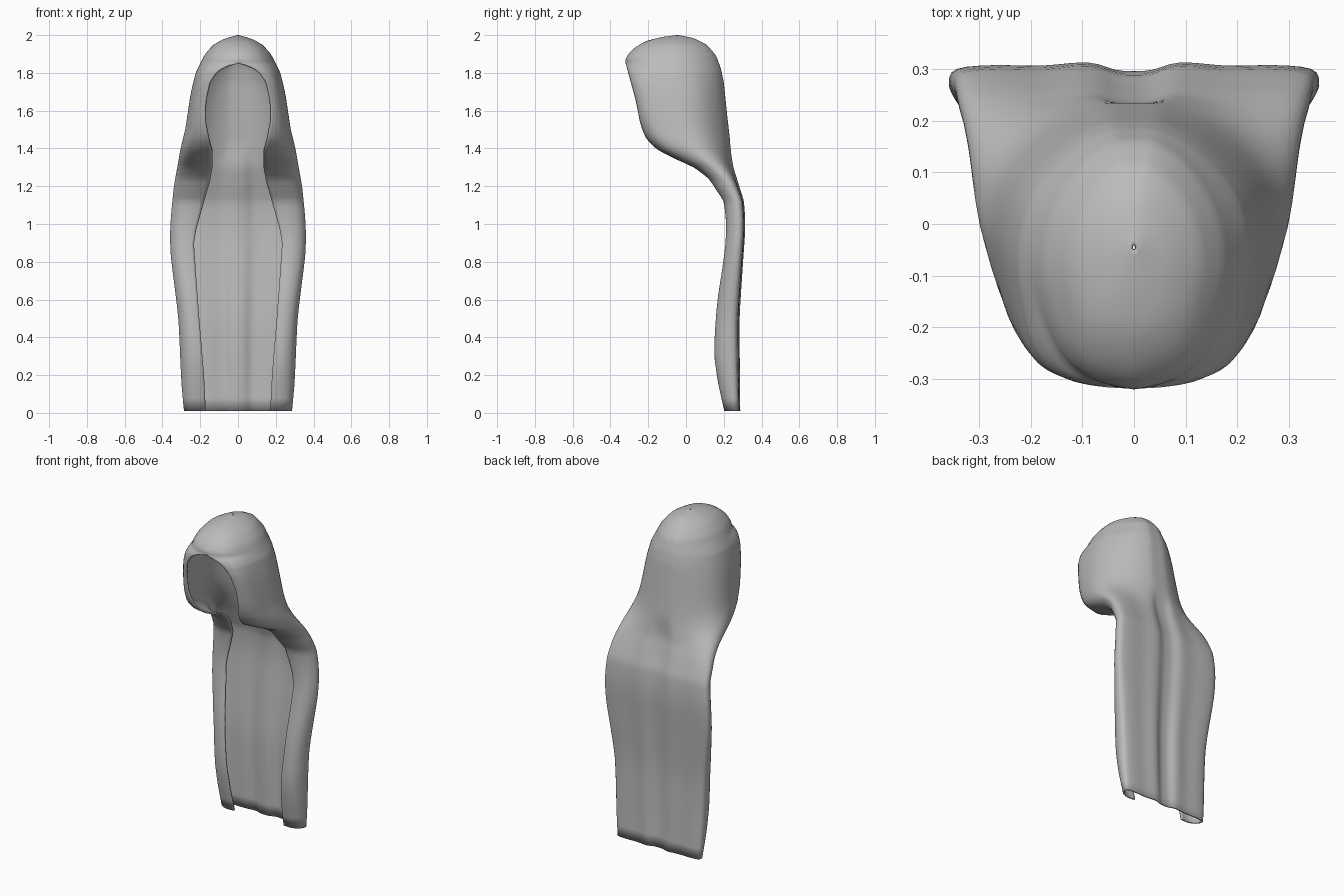
import bpy, bmesh, math

cube = bpy.data.objects.get("Cube")
if cube:
    bpy.data.objects.remove(cube, do_unlink=True)

cloth = bpy.data.materials.new("grey cloth")
cloth.use_nodes = True
GREY = (0.5, 0.5, 0.5, 1)
cloth.diffuse_color = GREY
cloth.node_tree.nodes["Principled BSDF"].inputs["Base Color"].default_value = GREY


def sample(profile, z):
    """Linear reading of a (height, value) profile."""
    for (z0, a), (z1, b) in zip(profile, profile[1:]):
        if z <= z1:
            return a + (b - a) * max(0, (z - z0) / (z1 - z0))
    return profile[-1][1]


# Profiles by height: back line, front line, half width, half width of opening
BACK = [(0, .285), (.5, .28), (.8, .3), (1, .315), (1.12, .305), (1.2, .28), (1.3, .25),
        (1.45, .232), (1.6, .215), (1.75, .2), (1.82, .185), (1.89, .16), (1.95, .11),
        (1.985, .04), (2, -.04)]
FRONT = [(0, .205), (.15, .17), (.3, .147), (.4, .15), (.6, .165), (.75, .19), (.9, .21),
         (1, .215), (1.12, .2), (1.24, .12), (1.3, .04), (1.34, -.05), (1.39, -.15),
         (1.45, -.21), (1.52, -.24), (1.65, -.265), (1.87, -.325), (1.91, -.3),
         (1.94, -.265), (1.97, -.21), (1.99, -.13), (2, -.05)]
WIDTH = [(0, .285), (.15, .3), (.5, .315), (.7, .34), (.85, .36), (1, .36), (1.2, .34),
         (1.4, .305), (1.5, .28), (1.6, .265), (1.7, .25), (1.8, .225), (1.9, .175),
         (1.95, .13), (1.98, .075), (2, .005)]
OPENING = [(0, .17), (.2, .18), (.5, .205), (.7, .22), (.92, .235), (1.1, .185),
           (1.22, .15), (1.3, .135), (1.38, .135), (1.45, .155), (1.55, .175), (1.65, .172),
           (1.75, .15), (1.8, .115), (1.825, .085), (1.84, .05), (1.85, 0)]

# Half cross-sections: across the back (share of width, share of depth),
# then from the side to the opening (share of the remaining width, share of depth)
HOOD_BACK = [(0, 0), (.12, 0), (.25, .01), (.5, .07), (.75, .18), (.93, .32), (1, .5)]
BODY_BACK = [(0, .15), (.1, .13), (.25, -.03), (.5, .05), (.75, .03), (.96, .1), (1, .35)]
HOOD_SIDE = [(.92, .68), (.72, .86), (.4, .96), (0, 1)]
BODY_SIDE = [(.93, .6), (.75, .85), (.4, 1), (0, .96)]


def blend(a, b, t):
    return [(p[0] + (q[0] - p[0]) * t, p[1] + (q[1] - p[1]) * t) for p, q in zip(a, b)]


def smooth_path(pts, steps=3):
    """Catmull-Rom curve through 2D points."""
    out = []
    ext = [pts[0]] + pts + [pts[-1]]
    for p0, p1, p2, p3 in zip(ext, ext[1:], ext[2:], ext[3:]):
        for i in range(steps):
            t = i / steps
            out.append(tuple(
                b + t * ((c - a) + t * ((2 * a - 5 * b + 4 * c - d) + t * (3 * (b - c) + d - a))) / 2
                if t == 0 else
                .5 * (2 * b + (c - a) * t + (2 * a - 5 * b + 4 * c - d) * t * t
                      + (3 * (b - c) + d - a) * t ** 3)
                for a, b, c, d in zip(p0, p1, p2, p3)))
    return out + [pts[-1]]


def half_section(z):
    back, front = sample(BACK, z), sample(FRONT, z)
    width, opening = sample(WIDTH, z), sample(OPENING, z)
    t = min(1, max(0, (z - 1.12) / .33))
    t = t * t * (3 - 2 * t)
    pts = [(width * f, back + (front - back) * d) for f, d in blend(BODY_BACK, HOOD_BACK, t)]
    pts += [(opening + (width - opening) * g, back + (front - back) * d)
            for g, d in blend(BODY_SIDE, HOOD_SIDE, t)]
    path = smooth_path(pts)
    path[0] = (0, path[0][1])
    return [(max(0, x), y) for x, y in path]


def span(a, b, n):
    return [a + (b - a) * i / n for i in range(n)]


# Row heights, closer together at the hood underside, opening and crown
heights = (span(.01, 1.1, 16) + span(1.1, 1.5, 20) + span(1.5, 1.75, 6)
           + span(1.75, 1.85, 10) + span(1.85, 1.95, 8))
heights += [1.95 + .05 * math.sin(math.pi / 2 * i / 8) for i in range(9)]

# Hooded cloak: one sheet lofted through mirrored cross-sections
bm = bmesh.new()
rows = []
for z in heights:
    half = half_section(z)
    ring = [(-x, y) for x, y in reversed(half[1:])] + half
    rows.append([bm.verts.new((x, y, z)) for x, y in ring])
for low, high in zip(rows, rows[1:]):
    for i in range(len(low) - 1):
        bm.faces.new((low[i + 1], low[i], high[i], high[i + 1]))
bmesh.ops.remove_doubles(bm, verts=bm.verts, dist=.0008)
# Soften the creases between rows, leaving the hem and the rim in place
for _ in range(3):
    inner = [v for v in bm.verts if not v.is_boundary]
    bmesh.ops.smooth_vert(bm, verts=inner, factor=.3, use_axis_x=True,
                          use_axis_y=True, use_axis_z=True)
bmesh.ops.recalc_face_normals(bm, faces=bm.faces)
back_face = max(bm.faces, key=lambda f: f.calc_center_median().y)
if back_face.normal.y < 0:
    bmesh.ops.reverse_faces(bm, faces=bm.faces)

mesh = bpy.data.meshes.new("hooded_cloak")
bm.to_mesh(mesh)
bm.free()
mesh.materials.append(cloth)
cloak = bpy.data.objects.new("hooded_cloak", mesh)
bpy.context.collection.objects.link(cloak)

# Cloth thickness
shell = cloak.modifiers.new("thickness", 'SOLIDIFY')
shell.thickness = .01
shell.offset = -1

bpy.context.view_layer.objects.active = cloak
cloak.select_set(True)
bpy.ops.object.shade_smooth_by_angle(angle=math.radians(50))
